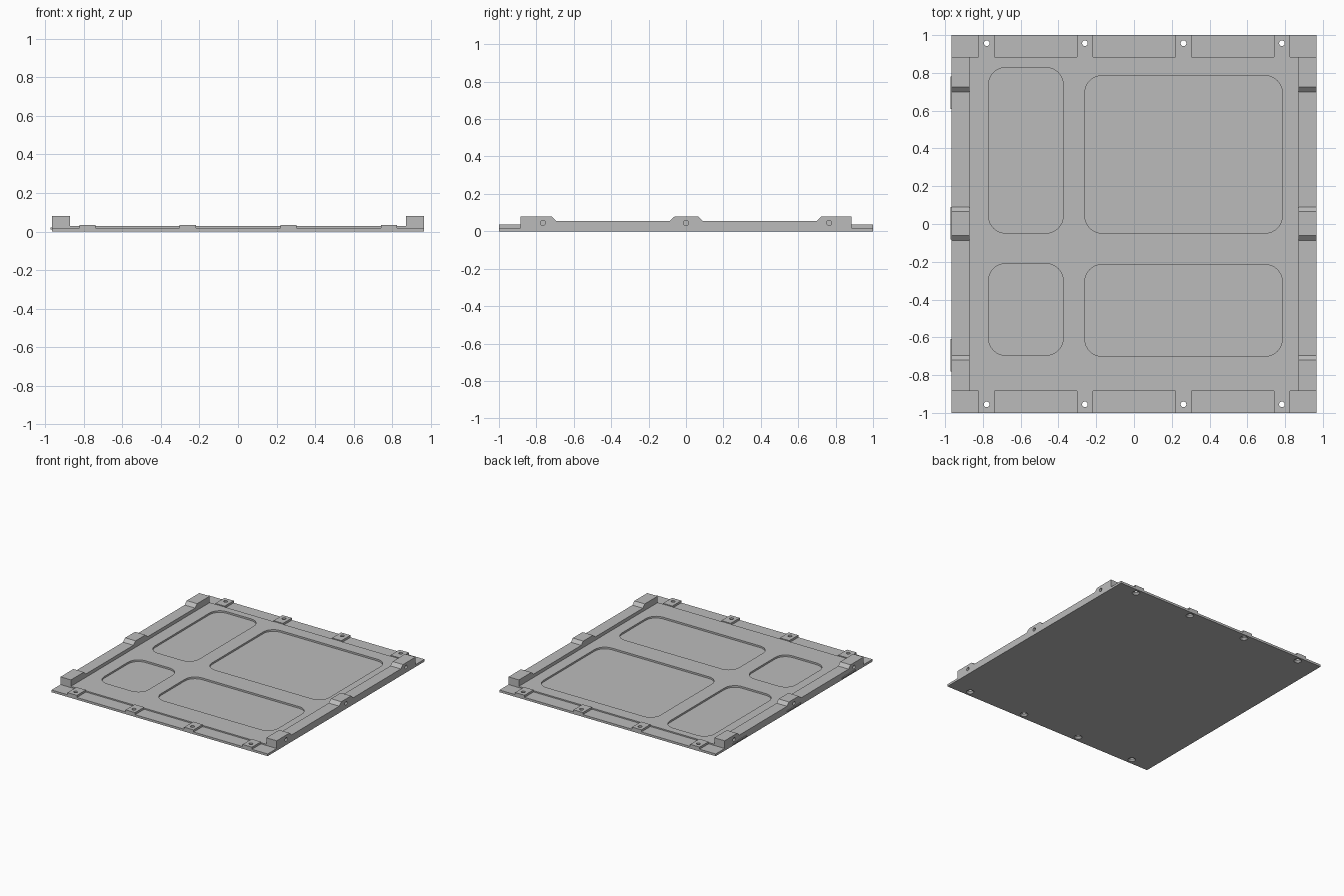
import bpy, bmesh, math
from mathutils import Matrix, Vector

if "Cube" in bpy.data.objects:
    bpy.data.objects.remove(bpy.data.objects["Cube"])

HX, HY = 0.965, 1.0            # half width and half length of the panel
RAIL_IN, RAIL_Y = 0.872, 0.885  # inner edge and half length of the side rails
FLANGE, FIELD = 0.018, 0.028   # heights of the end flanges and the middle field

grey = bpy.data.materials.new("aluminium grey")
grey.diffuse_color = (0.5, 0.5, 0.5, 1)
grey.use_nodes = True
grey.node_tree.nodes["Principled BSDF"].inputs["Base Color"].default_value = grey.diffuse_color


def make(name, bm):
    bmesh.ops.recalc_face_normals(bm, faces=bm.faces[:])
    mesh = bpy.data.meshes.new(name)
    bm.to_mesh(mesh)
    bm.free()
    mesh.materials.append(grey)
    obj = bpy.data.objects.new(name, mesh)
    bpy.context.collection.objects.link(obj)
    return obj


def prism(bm, points, direction):
    """Closed outline swept along a direction."""
    face = bm.faces.new([bm.verts.new(p) for p in points])
    out = bmesh.ops.extrude_face_region(bm, geom=[face])["geom"]
    verts = [v for v in out if isinstance(v, bmesh.types.BMVert)]
    bmesh.ops.translate(bm, verts=verts, vec=Vector(direction))


def box(bm, x0, x1, y0, y1, z0, z1):
    prism(bm, [(x0, y0, z0), (x1, y0, z0), (x1, y1, z0), (x0, y1, z0)], (0, 0, z1 - z0))


def cylinder(bm, centre, r1, r2, depth, rotation=Matrix()):
    bmesh.ops.create_cone(bm, cap_ends=True, segments=24, radius1=r1, radius2=r2, depth=depth,
                          matrix=Matrix.Translation(centre) @ rotation)


def rounded(x0, x1, y0, y1, r, z, steps=8):
    """Rectangle outline with round corners."""
    pts = []
    corners = [(x1 - r, y1 - r), (x0 + r, y1 - r), (x0 + r, y0 + r), (x1 - r, y0 + r)]
    for i, (cx, cy) in enumerate(corners):
        for k in range(steps + 1):
            a = math.pi / 2 * (i + k / steps)
            pts.append((cx + r * math.cos(a), cy + r * math.sin(a), z))
    return pts


def combine(body, tool, operation):
    mod = body.modifiers.new(tool.name, 'BOOLEAN')
    mod.operation, mod.solver, mod.object = operation, 'EXACT', tool
    bpy.context.view_layer.objects.active = body
    bpy.ops.object.modifier_apply(modifier=mod.name)
    bpy.data.objects.remove(tool)


# Plate with thinner flanges at both ends
bm = bmesh.new()
profile = [(-HY, 0), (HY, 0), (HY, FLANGE), (RAIL_Y, FLANGE), (RAIL_Y, FIELD),
           (-RAIL_Y, FIELD), (-RAIL_Y, FLANGE), (-HY, FLANGE)]
prism(bm, [(-HX, y, z) for y, z in profile], (2 * HX, 0, 0))
panel = make("access_panel", bm)

# Side rails with three raised, bevelled lugs each
low, high = 0.055, 0.08
top = [(-RAIL_Y, high), (-0.72, high), (-0.695, low), (-0.088, low), (-0.06, high),
       (0.065, high), (0.09, low), (0.698, low), (0.725, high), (RAIL_Y, high)]
rail_profile = [(RAIL_Y, 0.005), (-RAIL_Y, 0.005)] + top
bm = bmesh.new()
for x in (-HX, RAIL_IN):
    prism(bm, [(x, y, z) for y, z in rail_profile], (HX - RAIL_IN, 0, 0))
combine(panel, make("side_rails", bm), 'UNION')

# Screw bosses on the end flanges
screw_x = (-0.78, -0.26, 0.262, 0.783)
bm = bmesh.new()
for x in screw_x:
    box(bm, x - 0.042, x + 0.042, RAIL_Y, HY, 0.005, 0.035)
    box(bm, x - 0.042, x + 0.042, -HY, -RAIL_Y, 0.005, 0.035)
combine(panel, make("screw_bosses", bm), 'UNION')

# Four round-cornered pockets
bm = bmesh.new()
for x0, x1, y0, y1 in [(-0.77, -0.375, -0.048, 0.828), (-0.26, 0.785, -0.048, 0.785),
                       (-0.77, -0.375, -0.695, -0.21), (-0.26, 0.785, -0.70, -0.215)]:
    prism(bm, rounded(x0, x1, y0, y1, 0.09, 0.014), (0, 0, 0.1))
combine(panel, make("pockets", bm), 'DIFFERENCE')

# Through holes in the bosses, then countersinks from below
holes, sinks = bmesh.new(), bmesh.new()
for x in screw_x:
    for y in (-0.955, 0.957):
        cylinder(holes, (x, y, 0.02), 0.015, 0.015, 0.2)
        cylinder(sinks, (x, y, 0.005), 0.034, 0.014, 0.02)
combine(panel, make("screw_holes", holes), 'DIFFERENCE')
combine(panel, make("countersinks", sinks), 'DIFFERENCE')

# Blind holes in the outer faces of the rail lugs
bm = bmesh.new()
for x in (-HX, HX):
    for y in (-0.765, 0, 0.765):
        cylinder(bm, (x, y, 0.045), 0.014, 0.014, 0.12, Matrix.Rotation(math.pi / 2, 4, 'Y'))
combine(panel, make("lug_holes", bm), 'DIFFERENCE')

# Round walls smooth, machined edges sharp
bpy.ops.object.select_all(action='DESELECT')
panel.select_set(True)
bpy.context.view_layer.objects.active = panel
bpy.ops.object.shade_smooth_by_angle(angle=math.radians(30))

# Thin locating tabs on the left edge
bm = bmesh.new()
for y in (-0.695, 0.005, 0.695):
    box(bm, -HX - 0.006, -HX, y - 0.086, y + 0.086, 0.01, 0.02)
make("edge_tabs", bm)
